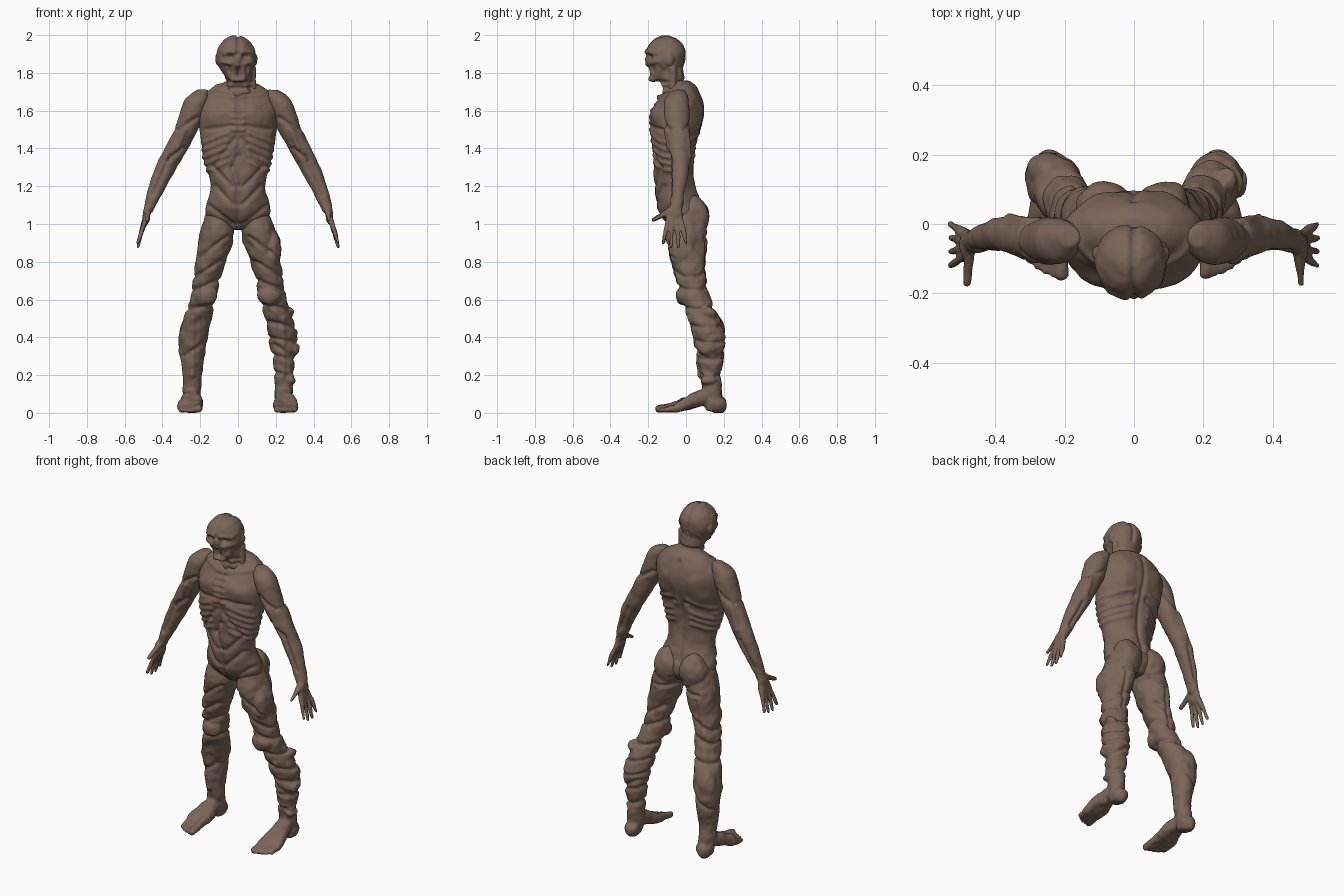
import bpy, bmesh, math
from mathutils import Vector, Matrix, noise

if "Cube" in bpy.data.objects:
    bpy.data.objects.remove(bpy.data.objects["Cube"], do_unlink=True)

flesh = bpy.data.materials.new("brown_flesh")
flesh.diffuse_color = (0.2, 0.13, 0.1, 1)
flesh.use_nodes = True
shader = flesh.node_tree.nodes["Principled BSDF"]
shader.inputs["Base Color"].default_value = flesh.diffuse_color
shader.inputs["Roughness"].default_value = 0.8

front, around, back = -1, 0, 1


def ring(z, wide, deep, x=0, y=0):
    """Level ellipse given by its centre and half sizes."""
    return x, y, z, wide, deep


def spline(rows, steps=5):
    """Catmull-Rom interpolation through the rings."""
    last = len(rows) - 1
    smooth = []
    for i in range(last):
        before, start, end, after = (Vector(rows[min(max(k, 0), last)])
                                     for k in range(i - 1, i + 3))
        lead, trail = (end - before) / 2, (after - start) / 2
        gap = end - start
        for t in (j / steps for j in range(steps)):
            smooth.append(start + lead * t + (gap * 3 - lead * 2 - trail) * t ** 2
                          + (lead + trail - gap * 2) * t ** 3)
    return smooth + [Vector(rows[last])]


def loft(bm, rings, side=1, sides=32):
    loops = []
    for x, y, z, wide, deep in spline(rings):
        angles = (k * math.tau / sides for k in range(sides))
        loops.append([bm.verts.new((side * (x + wide * math.cos(a)), y + deep * math.sin(a), z))
                      for a in angles])
    for low, high in zip(loops, loops[1:]):
        for k in range(sides):
            bm.faces.new((low[k - 1], low[k], high[k], high[k - 1]))
    bm.faces.new(loops[0])
    bm.faces.new(loops[-1])


def blob(bm, side, centre, size):
    x, y, z = centre
    place = Matrix.Translation((side * x, y, z)) @ Matrix.Diagonal((*size, 1))
    bmesh.ops.create_icosphere(bm, subdivisions=3, radius=1, matrix=place)


def strand(bm, side, start, end, thick, thin):
    """Tapering chain of spheres between two points."""
    start, end = Vector(start), Vector(end)
    count = max(2, int((end - start).length / thin * 2))
    for t in (i / count for i in range(count + 1)):
        radius = thick + (thin - thick) * t
        blob(bm, side, start.lerp(end, t), (radius, radius, radius))


def groove(facing, *line):
    return facing, 0.012, -0.011, line


def ridge(facing, *line):
    return facing, 0.012, 0.009, line


def muscle(facing, *line):
    return facing, 0.04, 0.011, line


def flipped(strokes):
    return [(facing, width, height, (-ax, az, -bx, bz))
            for facing, width, height, (ax, az, bx, bz) in strokes]


def sculpt(mesh, strokes, rough, scale):
    """Push the skin along x, z lines and roughen it with lumps."""
    normals = [v.normal.copy() for v in mesh.vertices]
    for v, normal in zip(mesh.vertices, normals):
        spot = Vector((v.co.x, v.co.z))
        push = rough * (noise.noise(v.co * scale) + noise.noise(v.co * scale * 2) / 2)
        for facing, width, height, (ax, az, bx, bz) in strokes:
            weight = min(1, normal.y * facing * 2) if facing else 1
            if weight <= 0:
                continue
            a, run = Vector((ax, az)), Vector((bx - ax, bz - az))
            t = min(max((spot - a).dot(run) / run.length_squared, 0), 1)
            away = (spot - a - run * t).length / width
            push += height * weight * math.exp(-away * away)
        v.co += normal * push
        v.co.z = max(v.co.z, 0)


def finish(bm, name, voxel, strokes, rough, scale=14):
    """Fuse the overlapping pieces into one skin, then sculpt it."""
    bmesh.ops.recalc_face_normals(bm, faces=bm.faces)
    pieces = bpy.data.meshes.new(name + "_pieces")
    bm.to_mesh(pieces)
    bm.free()
    part = bpy.data.objects.new(name, pieces)
    bpy.context.collection.objects.link(part)
    fuse = part.modifiers.new("fuse", "REMESH")
    fuse.mode, fuse.voxel_size = "VOXEL", voxel
    soften = part.modifiers.new("soften", "SMOOTH")
    soften.factor, soften.iterations = 0.5, 4
    graph = bpy.context.evaluated_depsgraph_get()
    skin = bpy.data.meshes.new_from_object(part.evaluated_get(graph))
    part.modifiers.clear()
    part.data = skin
    sculpt(skin, strokes, rough, scale)
    skin.materials.clear()
    skin.materials.append(flesh)
    skin.polygons.foreach_set("use_smooth", [True] * len(skin.polygons))
    skin.update()


# Torso: pelvis, waist, rib cage and shoulder yoke
bm = bmesh.new()
loft(bm, [ring(z=0.97, wide=0.05, deep=0.06),
          ring(z=1.05, wide=0.17, deep=0.115, y=-0.02),
          ring(z=1.2, wide=0.145, deep=0.1, y=-0.06),
          ring(z=1.35, wide=0.18, deep=0.105, y=-0.07),
          ring(z=1.55, wide=0.21, deep=0.14, y=-0.05),
          ring(z=1.65, wide=0.2, deep=0.12, y=-0.03),
          ring(z=1.72, wide=0.14, deep=0.08, y=-0.02),
          ring(z=1.76, wide=0.06, deep=0.04, y=-0.02)])
half = [muscle(front, 0.07, 1.6, 0.14, 1.57), groove(front, 0.03, 1.52, 0.17, 1.5),
        ridge(front, 0.02, 1.67, 0.2, 1.7), groove(front, 0.02, 1.45, 0.13, 1.3),
        groove(front, 0.16, 1.1, 0.03, 1), muscle(front, 0.05, 1.25, 0.05, 1.1),
        groove(front, 0.03, 1.2, 0.13, 1.3), groove(front, 0.02, 1.1, 0.12, 1.2),
        muscle(back, 0.1, 1.6, 0.12, 1.5), groove(back, 0.04, 1.45, 0.16, 1.4),
        muscle(back, 0.05, 1.35, 0.04, 1.15)]
half += [ridge(around, 0.06, z, 0.18, z - 0.05) for z in (1.48 - i / 26 for i in range(5))]
seam = [groove(front, 0, 1.7, 0, 1.36), groove(front, 0, 1.36, -0.03, 1.3),
        groove(front, -0.03, 1.3, 0, 1.2), groove(front, 0, 1.2, 0, 1),
        groove(back, 0, 1.7, 0, 1.1)]
breastbone = [ridge(front, -0.03, z, 0.03, z) for z in (1.5 + i / 30 for i in range(6))]
finish(bm, "torso", 0.0075, half + flipped(half) + seam + breastbone, rough=0.004)

# Head: cranium, jaw, neck, cords and ears
bm = bmesh.new()
loft(bm, [ring(z, wide, deep, x=-0.01, y=-0.107) for z, wide, deep in
          ((1.78, 0.06, 0.07), (1.85, 0.1, 0.1), (1.92, 0.1, 0.105), (1.97, 0.067, 0.075),
           (2, 0.02, 0.02))])
loft(bm, [ring(z=1.745, wide=0.03, deep=0.04, y=-0.14),
          ring(z=1.77, wide=0.055, deep=0.055, y=-0.14),
          ring(z=1.85, wide=0.08, deep=0.07, y=-0.135)])
loft(bm, [ring(z=1.65, wide=0.1, deep=0.07, y=-0.05),
          ring(z=1.72, wide=0.076, deep=0.063, x=0.01, y=-0.065),
          ring(z=1.82, wide=0.075, deep=0.07, y=-0.085)])
strand(bm, 1, (0.075, -0.07, 1.82), (0.078, -0.07, 1.72), thick=0.02, thin=0.018)
for side, ear_x in ((1, 0.09), (-1, 0.108)):
    blob(bm, side, (ear_x, -0.085, 1.87), (0.012, 0.02, 0.032))
socket = (front, 0.017, -0.02, (0.04, 1.885, 0.046, 1.885))
nose = (front, 0.012, 0.017, (0, 1.88, 0, 1.845))
mouth = (front, 0.016, -0.032, (0, 1.81, 0, 1.79))
half = [socket, ridge(front, 0.02, 1.91, 0.07, 1.905), ridge(front, 0.04, 1.85, 0.08, 1.86),
        groove(front, 0.05, 1.81, 0.055, 1.83), ridge(front, 0.03, 1.77, 0.05, 1.7)]
seam = [groove(around, 0, 2, 0, 1.85), ridge(front, -0.02, 1.76, 0.02, 1.76)]
seam += [groove(around, -0.06, z, 0.07, z) for z in (1.75, 1.72)]
finish(bm, "head", 0.0055, half + flipped(half) + seam + [nose, mouth], rough=0.003, scale=22)

# Arms: shoulder to wrist, palm, fingers and thumb
arm_strokes = [groove(around, 0.22, 1.56, 0.32, 1.5), ridge(front, 0.28, 1.5, 0.32, 1.4),
               groove(front, 0.29, 1.4, 0.37, 1.34), groove(front, 0.36, 1.36, 0.45, 1.16),
               ridge(back, 0.31, 1.5, 0.36, 1.36), groove(back, 0.38, 1.3, 0.45, 1.14)]
for side, label in ((1, "left"), (-1, "right")):
    bm = bmesh.new()
    loft(bm, [ring(z=1.71, wide=0.03, deep=0.03, x=0.185, y=-0.035),
              ring(z=1.65, wide=0.065, deep=0.065, x=0.22, y=-0.05),
              ring(z=1.5, wide=0.063, deep=0.063, x=0.275, y=-0.045),
              ring(z=1.3, wide=0.057, deep=0.05, x=0.38, y=-0.03),
              ring(z=1.15, wide=0.04, deep=0.037, x=0.445, y=-0.045),
              ring(z=1.06, wide=0.024, deep=0.034, x=0.478, y=-0.055)], side)
    blob(bm, side, (0.484, -0.06, 1.05), (0.02, 0.044, 0.052))
    for spread in (-0.03, -0.01, 0.01, 0.03):
        knuckle = Vector((0.486, spread - 0.06, 1.03))
        joint = knuckle + Vector((0.02, spread / 2, -0.055))
        tip = joint + Vector((0.024, spread / 2, abs(spread) - 0.105))
        strand(bm, side, knuckle, joint, thick=0.016, thin=0.013)
        strand(bm, side, joint, tip, thick=0.013, thin=0.008)
    strand(bm, side, (0.475, -0.075, 1.075), (0.482, -0.172, 1.022), thick=0.019, thin=0.009)
    finish(bm, label + "_arm", 0.0055, arm_strokes if side > 0 else flipped(arm_strokes), rough=0.004)

# Legs: thigh to ankle, buttock, foot, toes and loose folds of flesh
leg_strokes = [groove(front, 0.06, 0.93, 0.21, 0.82), groove(around, 0.09, 0.8, 0.23, 0.72),
               groove(around, 0.1, 0.7, 0.24, 0.65), groove(around, 0.1, 0.57, 0.27, 0.55),
               groove(back, 0.03, 0.94, 0.15, 0.93), groove(back, 0.14, 0.9, 0.17, 0.66),
               ridge(front, 0.24, 0.5, 0.24, 0.2), groove(around, 0.19, 0.36, 0.29, 0.3)]
calf_folds = [groove(around, 0.16, z, 0.31, z - 0.03) for z in (0.48, 0.4, 0.31, 0.22)]
for side, label in ((1, "left"), (-1, "right")):
    bm = bmesh.new()
    loft(bm, [ring(z=1.1, wide=0.05, deep=0.07, x=0.1),
              ring(z=0.95, wide=0.09, deep=0.11, x=0.11),
              ring(z=0.75, wide=0.075, deep=0.085, x=0.157, y=0.02),
              ring(z=0.6, wide=0.07, deep=0.078, x=0.187, y=0.055),
              ring(z=0.4, wide=0.075, deep=0.083, x=0.238, y=0.127),
              ring(z=0.2, wide=0.05, deep=0.055, x=0.242, y=0.13),
              ring(z=0.05, wide=0.045, deep=0.05, x=0.243, y=0.145),
              ring(z=0.01, wide=0.035, deep=0.04, x=0.243, y=0.145)], side)
    blob(bm, side, (0.085, 0.04, 1.04), (0.083, 0.082, 0.11))
    blob(bm, side, (0.243, 0.166, 0.045), (0.046, 0.05, 0.047))
    for toe in range(5):
        radius = 0.014 if toe else 0.02
        tip = Vector((0.208 + toe * 0.023, toe * toe / 400 - 0.142, radius))
        ball = tip + Vector((0, 0.055, 0.01))
        arch = Vector((0.215 + toe * 0.018, -0.01, 0.045))
        strand(bm, side, (0.243, 0.1, 0.085), arch, thick=0.045, thin=0.032)
        strand(bm, side, arch, ball, thick=0.032, thin=0.021)
        strand(bm, side, ball, tip, thick=0.021, thin=radius)
    blob(bm, side, (0.17, 0, 0.62), (0.063, 0.055, 0.06))
    strokes = leg_strokes
    if label == "left":
        blob(bm, side, (0.185, -0.02, 0.87), (0.045, 0.075, 0.1))
        for z, x in ((0.53, 0.265), (0.43, 0.285), (0.34, 0.295), (0.18, 0.28)):
            blob(bm, side, (x, 0.12, z), (0.03, 0.045, 0.035))
        strokes = strokes + calf_folds
    else:
        blob(bm, side, (0.165, -0.015, 0.78), (0.055, 0.06, 0.08))
        blob(bm, side, (0.25, 0.15, 0.42), (0.06, 0.06, 0.1))
        strokes = flipped(strokes)
    finish(bm, label + "_leg", 0.0068, strokes, rough=0.008)
